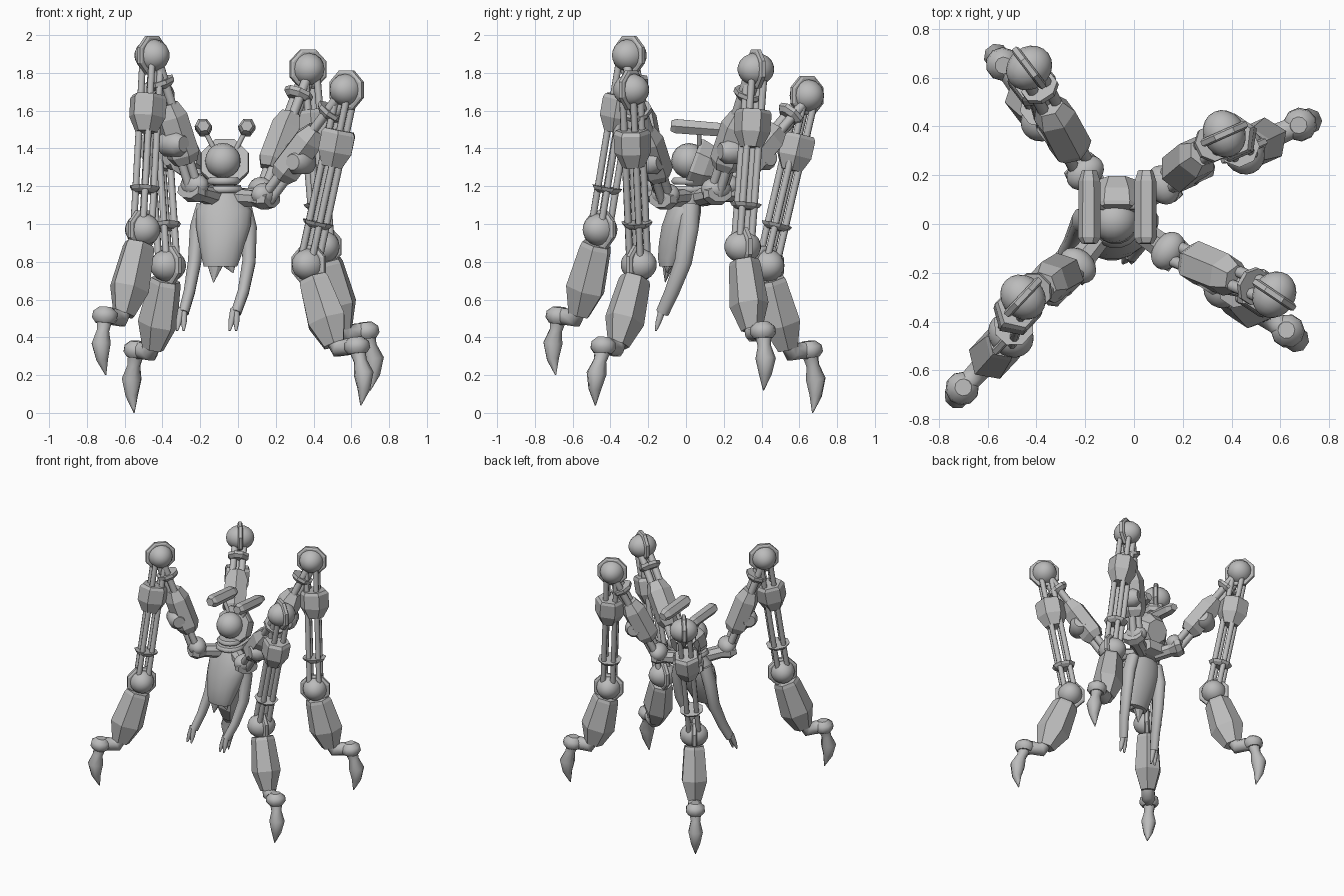
import bpy, bmesh, math
from mathutils import Vector as V, Matrix

if "Cube" in bpy.data.objects:
    bpy.data.objects.remove(bpy.data.objects["Cube"], do_unlink=True)

grey = bpy.data.materials.new("plain_grey")
grey.use_nodes = True
grey.diffuse_color = (0.5, 0.5, 0.5, 1)
grey.node_tree.nodes["Principled BSDF"].inputs["Base Color"].default_value = (0.5, 0.5, 0.5, 1)
X, Y, UP = V((1, 0, 0)), V((0, 1, 0)), V((0, 0, 1))


def finish(name, bm, smooth):
    bmesh.ops.recalc_face_normals(bm, faces=bm.faces)
    for f in bm.faces:
        f.smooth = smooth and len(f.verts) < 5
    mesh = bpy.data.meshes.new(name)
    bm.to_mesh(mesh)
    bm.free()
    mesh.materials.append(grey)
    obj = bpy.data.objects.new(name, mesh)
    bpy.context.collection.objects.link(obj)
    return obj


def ring_loft(name, rings, side, sides, smooth):
    """Skin rings of (centre, axis, half width, half depth)."""
    bm = bmesh.new()
    loops = []
    for c, axis, w, d in rings:
        other = axis.cross(side).normalized()
        across = other.cross(axis).normalized()
        turn = [2 * math.pi * (i + 0.5) / sides for i in range(sides)]
        loops.append([bm.verts.new(c + across * w * math.cos(a) + other * d * math.sin(a)) for a in turn])
    for lo, hi in zip(loops, loops[1:]):
        for i in range(sides):
            j = (i + 1) % sides
            bm.faces.new((lo[i], lo[j], hi[j], hi[i]))
    bm.faces.new(loops[0])
    bm.faces.new(loops[-1])
    return finish(name, bm, smooth)


def loft(name, a, b, stations, side, sides=6, smooth=False):
    """Straight part from a to b; stations are (t, half width, half depth)."""
    a, b = V(a), V(b)
    axis = (b - a).normalized()
    return ring_loft(name, [(a.lerp(b, t), axis, w, d) for t, w, d in stations], side, sides, smooth)


def tube(name, points, radii, side, sides=10, flat=1.0):
    """Smooth bent limb through a few points."""
    p = [V(q) for q in points]
    rings = []
    for i, (c, r) in enumerate(zip(p, radii)):
        axis = (p[min(i + 1, len(p) - 1)] - p[max(i - 1, 0)]).normalized()
        rings.append((c, axis, r, r * flat))
    return ring_loft(name, rings, side, sides, True)


def ball(name, c, r, side=X, stretch=1.0):
    bm = bmesh.new()
    rot = side.to_track_quat('Z', 'Y').to_matrix().to_4x4()
    m = Matrix.Translation(V(c)) @ rot @ Matrix.Diagonal((1, 1, stretch, 1))
    bmesh.ops.create_uvsphere(bm, u_segments=16, v_segments=10, radius=r, matrix=m)
    return finish(name, bm, True)


def rods(name, a, b, side, spots, r):
    a, b = V(a), V(b)
    other = (b - a).normalized().cross(side).normalized()
    for i, (u, v) in enumerate(spots):
        o = side * u + other * v
        loft(f"{name}_{i + 1}", a + o, b + o, [(0, r, r), (1, r, r)], side, 8, True)


def joint(name, c, side):
    # ball with an octagonal guard disc round it
    ball(name + "_ball", c, 0.087, side, 1.14)
    loft(name + "_disc", c - side * 0.017, c + side * 0.017,
         [(0, 0.098, 0.098), (0.2, 0.111, 0.111), (0.8, 0.111, 0.111), (1, 0.098, 0.098)], UP, 8)


def leg(name, hip, top, knee, foot, tip):
    hip, top, knee, foot, tip = map(V, (hip, top, knee, foot, tip))
    out = V((foot.x - hip.x, foot.y - hip.y, 0)).normalized()
    side = out.cross(UP)

    # hip and its arm from the body
    root = V((-0.07 + (hip.x + 0.07) * 0.3, 0.04 + (hip.y - 0.04) * 0.3, 1.14))
    loft(name + "_hip_arm", root, hip + out * 0.05,
         [(0, 0.05, 0.05), (0.55, 0.055, 0.045), (0.8, 0.085, 0.06), (1, 0.075, 0.045)], side, 8)
    ball(name + "_hip_ball", hip + UP * 0.025, 0.064, side, 1.3)

    # upper limb
    at = hip.lerp
    rods(name + "_thigh_rod", hip, top, side, [(-0.032, 0), (0.032, 0), (0, 0.03)], 0.025)
    loft(name + "_thigh_case", at(top, 0.2), at(top, 0.64),
         [(0, 0.065, 0.06), (0.14, 0.092, 0.085), (0.78, 0.09, 0.085), (1, 0.06, 0.055)], side)
    # barrel elbow under the case
    c = at(top, 0.34) + out * 0.055
    loft(name + "_elbow", c - side * 0.08, c + side * 0.08,
         [(0, 0.042, 0.042), (0.2, 0.066, 0.066), (0.8, 0.066, 0.066), (1, 0.042, 0.042)], UP, 12, True)
    loft(name + "_thigh_collar", at(top, 0.76), at(top, 0.82),
         [(0, 0.055, 0.055), (0.5, 0.078, 0.078), (1, 0.078, 0.078)], side, 8)
    joint(name + "_top", top, side)

    # middle limb
    at = top.lerp
    spots = [(u, v) for u in (-0.034, 0.034) for v in (-0.034, 0.034)]
    rods(name + "_shin_rod", top, knee, side, spots, 0.019)
    loft(name + "_shin_case", at(knee, 0.23) + out * 0.008, at(knee, 0.44) + out * 0.012,
         [(0, 0.088, 0.088), (0.1, 0.097, 0.105), (0.6, 0.095, 0.105), (1, 0.058, 0.062)], side)
    loft(name + "_shin_collar", at(knee, 0.755), at(knee, 0.79),
         [(0, 0.085, 0.085), (0.5, 0.075, 0.075), (1, 0.05, 0.05)], side, 8)
    joint(name + "_knee", knee, side)

    # lower limb, ankle and claw
    heel = V((foot.x, foot.y, foot.z + 0.01)) - out * 0.14
    loft(name + "_lower_case", knee.lerp(heel, 0.17), heel,
         [(0, 0.075, 0.085), (0.06, 0.082, 0.094), (0.64, 0.1, 0.12), (1, 0.055, 0.065)], side)
    tube(name + "_ankle", [heel + UP * 0.03, heel - UP * 0.02 + out * 0.03, foot - out * 0.05, foot + out * 0.03],
         [0.045, 0.05, 0.047, 0.05], side, 8)
    loft(name + "_foot_cap", foot - UP * 0.035 + out * 0.01, foot + UP * 0.05,
         [(0, 0.05, 0.05), (0.3, 0.07, 0.07), (0.7, 0.066, 0.066), (1, 0.035, 0.035)], side, 10, True)
    base = foot - UP * 0.02 + out * 0.01
    mid = base.lerp(tip, 0.42) + out * 0.03
    tube(name + "_claw", [base, base.lerp(mid, 0.45), mid, mid.lerp(tip, 0.5) + out * 0.01, tip],
         [0.044, 0.035, 0.054, 0.034, 0.003], side, 8)


leg("back_left_leg", (0.12, 0.16, 1.16), (0.37, 0.37, 1.82), (0.45, 0.30, 0.88),
    (0.675, 0.405, 0.43), (0.70, 0.41, 0.12))
leg("front_left_leg", (0.14, -0.11, 1.13), (0.575, -0.29, 1.71), (0.375, -0.25, 0.785),
    (0.625, -0.435, 0.35), (0.65, -0.48, 0.04))
leg("front_right_leg", (-0.23, -0.17, 1.18), (-0.455, -0.30, 1.893), (-0.505, -0.455, 0.97),
    (-0.70, -0.67, 0.51), (-0.70, -0.69, 0.20))
leg("back_right_leg", (-0.20, 0.21, 1.18), (-0.43, 0.64, 1.68), (-0.37, 0.43, 0.78),
    (-0.535, 0.65, 0.33), (-0.55, 0.67, 0.0))

# hanging torso with a pointed hem
rings = [((-0.075, 0.02, 1.2), 0.075, 0.06), ((-0.075, 0.0, 1.13), 0.115, 0.08),
         ((-0.075, -0.01, 1.07), 0.15, 0.092), ((-0.078, -0.03, 0.99), 0.148, 0.1),
         ((-0.085, -0.055, 0.9), 0.125, 0.09), ((-0.09, -0.08, 0.82), 0.105, 0.07),
         ((-0.093, -0.09, 0.775), 0.09, 0.052)]
ring_loft("torso", [(V(c), -UP, w, d) for c, w, d in rings], X, 16, True)
for i, (x, y, z) in enumerate([(-0.13, -0.11, 0.69), (-0.025, -0.1, 0.74)]):
    loft(f"hem_point_{i + 1}", (x * 0.6 - 0.04, -0.09, 0.82), (x, y, z), [(0, 0.062, 0.045), (1, 0.002, 0.002)], X, 8)

# arms with two-finger hands
for name, xs in (("right", (-0.18, -0.215, -0.23, -0.258, -0.288)), ("left", (0.03, 0.06, 0.058, 0.028, -0.01))):
    pts = [(x, y, z) for x, y, z in zip(xs, (0.02, 0.015, -0.015, -0.075, -0.125), (1.1, 0.98, 0.8, 0.64, 0.53))]
    tube(name + "_arm", pts, [0.042, 0.042, 0.037, 0.031, 0.028], X, 10, 1.25)
    wrist = V(pts[-1])
    for i, dx in enumerate((-0.03, 0.005)):
        loft(f"{name}_finger_{i + 1}", wrist + V((dx * 0.4, 0, 0.02)), wrist + V((dx - 0.005, -0.035, -0.095)),
             [(0, 0.02, 0.022), (0.6, 0.017, 0.016), (1, 0.006, 0.006)], X, 8, True)

# neck rings, head and back platform
for i, (z, r) in enumerate([(1.165, 0.1), (1.21, 0.085)]):
    loft(f"neck_ring_{i + 1}", (-0.075, 0.01, z), (-0.075, 0.01, z + 0.035),
         [(0, r * 0.9, r * 0.9), (0.5, r * 1.1, r * 1.1), (1, r * 0.9, r * 0.9)], X, 16, True)
ball("head", (-0.08, 0.015, 1.335), 0.094)
loft("back_platform", (-0.07, 0.02, 1.15), (-0.07, 0.17, 1.16),
     [(0, 0.12, 0.07), (0.6, 0.12, 0.07), (1, 0.09, 0.05)], X, 4)

# octagonal hood behind the head
loft("hood", (-0.07, 0.035, 1.33), (-0.07, 0.17, 1.28),
     [(0, 0.134, 0.138), (0.12, 0.138, 0.142), (0.55, 0.125, 0.128), (1, 0.085, 0.085)], X, 8)

# paired fins on stalks above the head
for name, s in (("right", -1), ("left", 1)):
    c = V((-0.068 + s * 0.115, 0, 1.508))
    loft(name + "_fin", c + V((0, -0.08, 0.012)), c + V((0, 0.22, -0.012)),
         [(0, 0.032, 0.03), (0.08, 0.048, 0.042), (0.85, 0.046, 0.04), (1, 0.032, 0.026)], V((1, 0, s * 0.5)), 6)
    rods(name + "_fin_stalk", (-0.068 + s * 0.06, 0.07, 1.40), c + V((0, 0.07, 0)), Y, [(0, 0)], 0.014)
